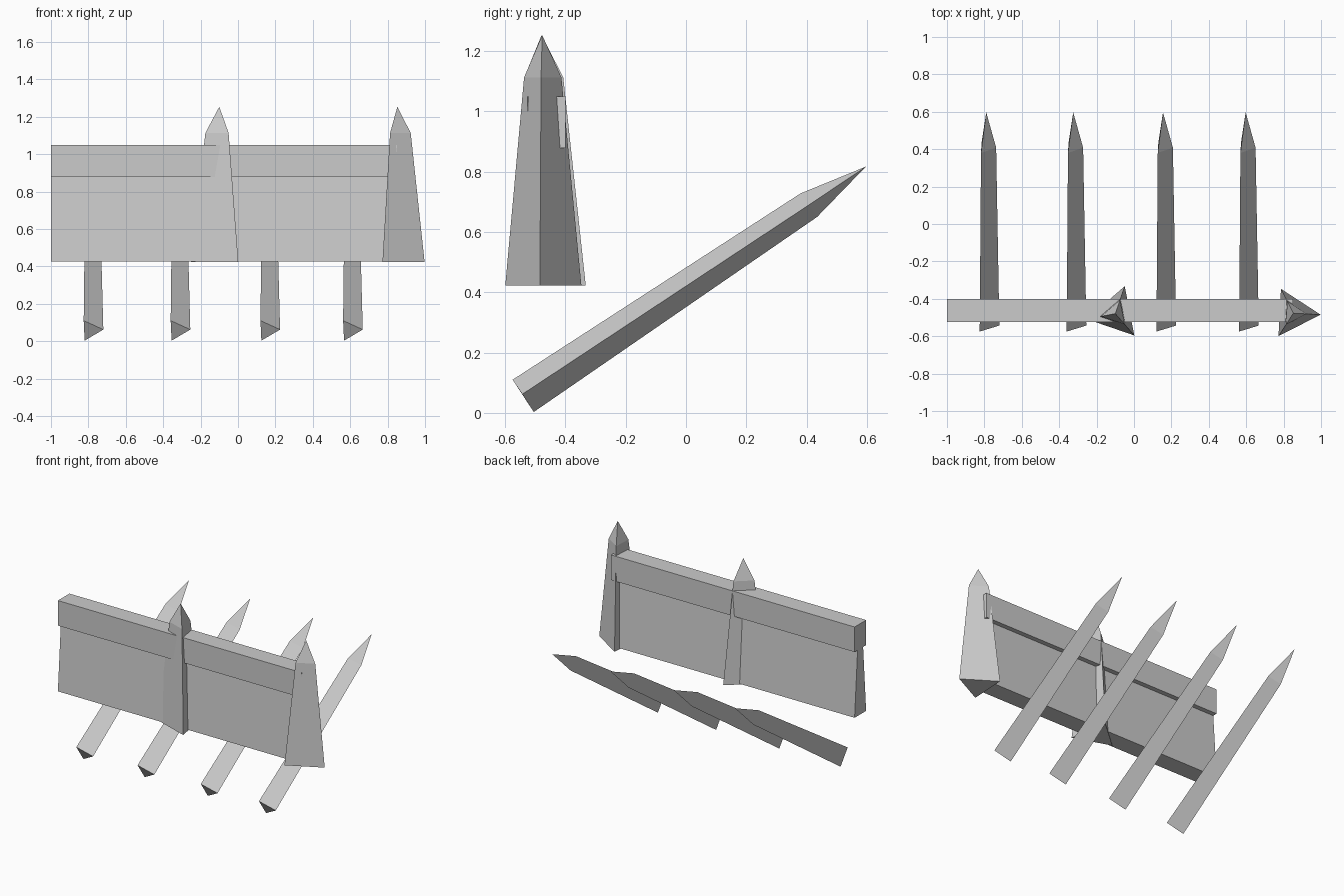
import bpy, bmesh
from math import cos, sin, radians
from mathutils import Vector

if "Cube" in bpy.data.objects:
    bpy.data.objects.remove(bpy.data.objects["Cube"])


def loft(name, rings, tip=None, offset=(0, 0, 0)):
    """Join matching rings of points; close with a cap or a pointed tip."""
    bm = bmesh.new()
    off = Vector(offset)
    loops = [[bm.verts.new(Vector(p) + off) for p in r] for r in rings]
    n = len(loops[0])
    bm.faces.new(loops[0])
    for a, b in zip(loops, loops[1:]):
        for i in range(n):
            j = (i + 1) % n
            bm.faces.new((a[i], a[j], b[j], b[i]))
    if tip:
        t = bm.verts.new(Vector(tip) + off)
        for i in range(n):
            bm.faces.new((loops[-1][i], loops[-1][(i + 1) % n], t))
    else:
        bm.faces.new(loops[-1])
    bmesh.ops.recalc_face_normals(bm, faces=bm.faces)
    me = bpy.data.meshes.new(name)
    bm.to_mesh(me)
    bm.free()
    ob = bpy.data.objects.new(name, me)
    bpy.context.collection.objects.link(ob)
    return ob


# Wall panel (thicker at the bottom) and cap beam
YC, X0, X1 = -0.4625, -1.0, 0.85


def rect(half, z):
    return [(X0, YC - half, z), (X1, YC - half, z), (X1, YC + half, z), (X0, YC + half, z)]


loft("wall_panel", [rect(0.0625, 0.427), rect(0.03, 0.88)])
loft("cap_beam", [rect(0.0625, 0.878), rect(0.0625, 1.05)])


# Three-sided tapering posts with pointed tops
def post(name, cx, cy, r, angle):
    def ring(s, z):
        return [(cx + r * s * cos(radians(angle + 120 * i)),
                 cy + r * s * sin(radians(angle + 120 * i)), z) for i in range(3)]
    loft(name, [ring(1, 0.422), ring(0.49, 1.113)], (cx, cy, 1.253))


post("post_middle", -0.1, -0.479, 0.155, -49)
post("post_end", 0.852, -0.477, 0.146, -3)

# Slanted three-sided stakes
base = [(-0.035, -0.575, 0.11), (0.07, -0.543, 0.062), (-0.03, -0.505, 0.003)]
shoulder = [(-0.028, 0.38, 0.728), (0.053, 0.408, 0.69), (-0.025, 0.435, 0.65)]
for i, x in enumerate((-0.79, -0.325, 0.155, 0.597)):
    loft(f"stake_{i + 1}", [base, shoulder], (0.0, 0.597, 0.817), (x, 0, 0))
